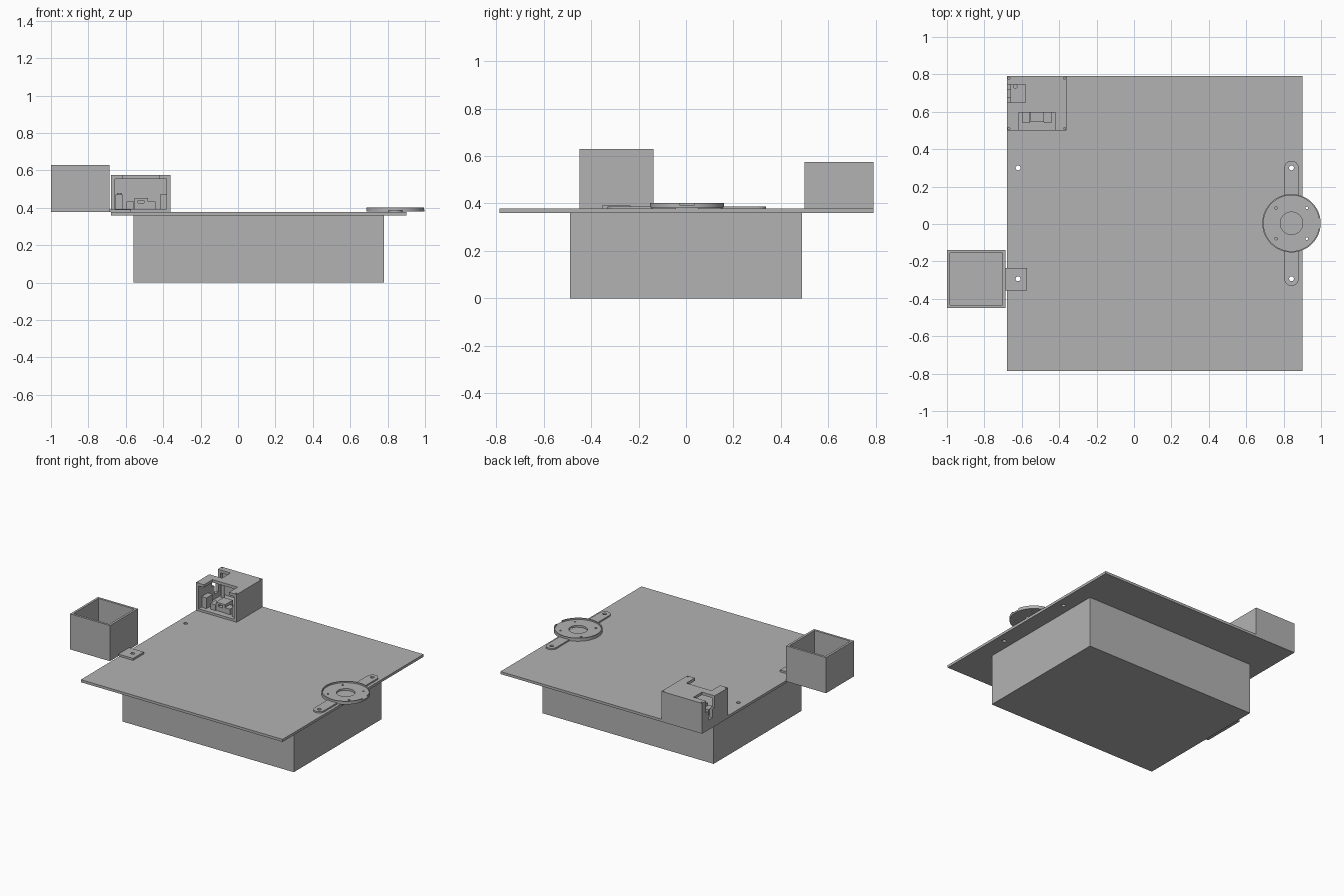
import bpy, bmesh, math

default = bpy.data.objects.get("Cube")
if default:
    bpy.data.objects.remove(default, do_unlink=True)

grey = bpy.data.materials.new("plain grey")
grey.use_nodes = True
colour = (0.45, 0.45, 0.45, 1)
grey.diffuse_color = colour
grey.node_tree.nodes["Principled BSDF"].inputs["Base Color"].default_value = colour


def prism(name, outline, z0, z1):
    """Extrude a flat outline from z0 to z1."""
    bm = bmesh.new()
    base = bm.faces.new([bm.verts.new((x, y, z0)) for x, y in outline])
    top = bmesh.ops.extrude_face_region(bm, geom=[base])["geom"]
    for v in top:
        if isinstance(v, bmesh.types.BMVert):
            v.co.z = z1
    bmesh.ops.recalc_face_normals(bm, faces=bm.faces)
    mesh = bpy.data.meshes.new(name)
    bm.to_mesh(mesh)
    bm.free()
    mesh.materials.append(grey)
    obj = bpy.data.objects.new(name, mesh)
    bpy.context.collection.objects.link(obj)
    return obj


def box(name, x0, x1, y0, y1, z0, z1):
    return prism(name, [(x0, y0), (x1, y0), (x1, y1), (x0, y1)], z0, z1)


def arc(x, y, r, start=0, sweep=2 * math.pi, n=64, closed=False):
    steps = n - 1 if closed else n
    return [(x + r * math.cos(start + sweep * i / steps),
             y + r * math.sin(start + sweep * i / steps)) for i in range(n)]


def disc(name, x, y, r, z0, z1, n=64):
    return prism(name, arc(x, y, r, n=n), z0, z1)


def select(obj):
    bpy.ops.object.select_all(action='DESELECT')
    obj.select_set(True)
    bpy.context.view_layer.objects.active = obj


def cut(obj, *cutters):
    """Subtract each cutter, then delete it."""
    select(obj)
    for cutter in cutters:
        mod = obj.modifiers.new("cut", 'BOOLEAN')
        mod.operation = 'DIFFERENCE'
        mod.solver = 'EXACT'
        mod.object = cutter
        bpy.ops.object.modifier_apply(modifier=mod.name)
        bpy.data.objects.remove(cutter, do_unlink=True)


def smooth(obj):
    select(obj)
    bpy.ops.object.shade_smooth_by_angle(angle=math.radians(30))


DECK = 0.378       # top of the plate
HOLE = 0.013       # mounting hole radius
LEFT, RIGHT = -0.62, 0.842
ROWS = (-0.293, 0.3)

# Main body and top plate with four mounting holes
box("base_box", -0.56, 0.78, -0.49, 0.49, 0, 0.36)
plate = box("top_plate", -0.68, 0.9, -0.787, 0.79, 0.36, DECK)
cut(plate, *[disc("hole", x, y, HOLE, 0.345, 0.4, 24)
             for x in (LEFT, RIGHT) for y in ROWS])

# Open bin on the side, with its fixing tab
bin_box = box("side_bin", -1, -0.688, -0.45, -0.138, DECK, 0.63)
cut(bin_box, box("bin_space", -0.984, -0.704, -0.434, -0.154, 0.394, 0.7))
tab = box("bin_tab", -0.69, -0.573, -0.355, -0.235, DECK, 0.392)
cut(tab, disc("hole", LEFT, ROWS[0], HOLE, 0.36, 0.41, 24))

# Round-ended arm below the dish
CY = 0.004
arm = prism("dish_arm",
            arc(RIGHT, ROWS[1], 0.038, 0, math.pi, 20, True)
            + arc(RIGHT, ROWS[0], 0.038, math.pi, math.pi, 20, True),
            DECK, 0.388)
cut(arm, disc("bore", RIGHT, CY, 0.06, 0.36, 0.42),
    *[disc("hole", RIGHT, y, HOLE, 0.36, 0.41, 24) for y in ROWS])
smooth(arm)

# Shallow dish with thin rim, bore, screw holes and a rim notch
dish = disc("round_dish", RIGHT, CY, 0.156, 0.38, 0.402, 96)
cut(dish, disc("recess", RIGHT, CY, 0.149, 0.392, 0.42, 96),
    disc("bore", RIGHT, CY, 0.06, 0.36, 0.42),
    box("rim_notch", 0.96, 1.05, CY - 0.03, CY + 0.03, 0.392, 0.42),
    *[disc("screw", RIGHT + 0.082 * i, CY + 0.082 * j, 0.007, 0.36, 0.42, 16)
      for i in (-1, 1) for j in (-1, 1)])
smooth(dish)

# Corner housing: open front, cut lid and slotted side wall
X0, X1, Y0, Y1, TOP = -0.68, -0.36, 0.5, 0.79, 0.575
housing = box("corner_housing", X0, X1, Y0, Y1, DECK, TOP)
cut(housing,
    box("cavity", X0 + 0.022, X1 - 0.022, Y0 - 0.05, Y1 - 0.022, 0.394, 0.555),
    box("lid_notch", -0.617, -0.42, Y0 - 0.05, 0.596, 0.54, 0.6),
    box("side_slot", X0 - 0.05, -0.58, 0.65, 0.745, 0.49, 0.6),
    box("side_port", X0 - 0.05, X0 + 0.05, 0.675, 0.72, 0.43, 0.5),
    *[disc("screw", x, y, 0.006, 0.54, 0.6, 12)
      for x in (X0 + 0.011, X1 - 0.011) for y in (Y0 + 0.011, Y1 - 0.011)])

# Fittings inside the housing
MID = -0.518
for side, word in ((-1, "right"), (1, "left")):
    for label, near, far, y0, y1, z1 in (("post", 0.1, 0.137, 0.53, 0.6, 0.47),
                                         ("block", 0.037, 0.077, 0.54, 0.596, 0.434)):
        a, b = sorted((MID + side * near, MID + side * far))
        box(f"{word}_{label}", a, b, y0, y1, 0.394, z1)
socket = box("socket", MID - 0.036, MID + 0.036, 0.545, 0.63, 0.394, 0.453)
cut(socket, box("socket_hole", MID - 0.016, MID + 0.016, 0.53, 0.6, 0.425, 0.44))
disc("small_peg", -0.635, 0.735, 0.012, 0.394, 0.48, 24)
